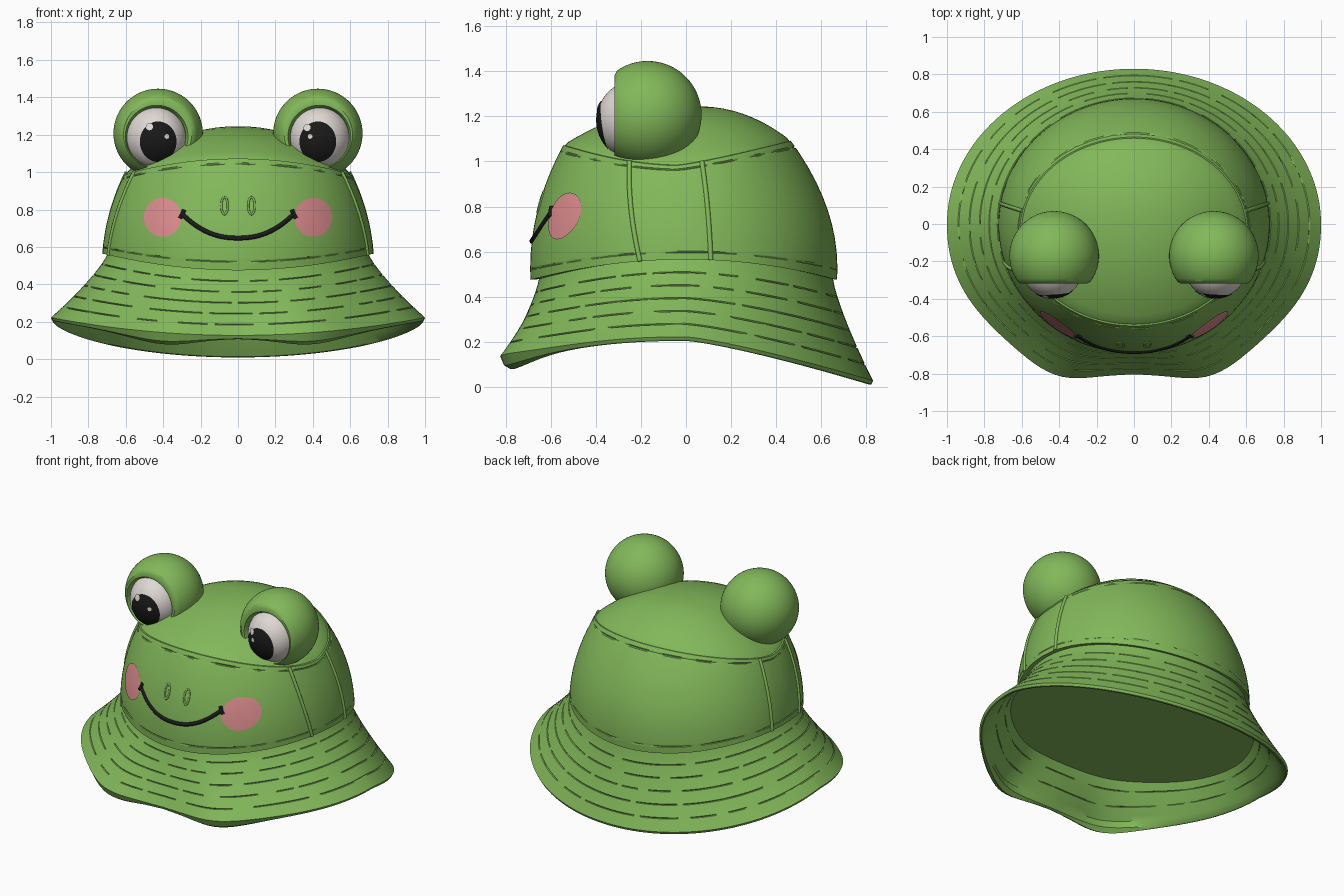
import bpy, bmesh, math, random
from mathutils import Vector
from mathutils.bvhtree import BVHTree

if "Cube" in bpy.data.objects:
    bpy.data.objects.remove(bpy.data.objects["Cube"])

random.seed(4)
N = 144
ANG = [2 * math.pi * i / N for i in range(N)]


def material(name, rgb):
    m = bpy.data.materials.new(name)
    m.diffuse_color = (*rgb, 1)
    m.use_nodes = True
    m.node_tree.nodes["Principled BSDF"].inputs["Base Color"].default_value = m.diffuse_color
    return m


GREEN = material("leaf green", (0.225, 0.48, 0.102))
PINK = material("blush pink", (0.74, 0.27, 0.28))
WHITE = material("warm white", (0.74, 0.69, 0.66))
BLACK = material("soft black", (0.010, 0.010, 0.010))


def finish(ob, mat, angle=32):
    ob.data.materials.append(mat)
    bpy.ops.object.select_all(action='DESELECT')
    ob.select_set(True)
    bpy.context.view_layer.objects.active = ob
    if ob.type == 'CURVE':
        bpy.ops.object.convert(target='MESH')
        ob = bpy.context.object
    bpy.ops.object.shade_smooth_by_angle(angle=math.radians(angle))
    return ob


def loft(name, rows, mat, start=None, end=None, angle=32):
    """Skin closed rings; start / end are optional centre points. Returns a BVH of the surface."""
    bm = bmesh.new()
    vs = [[bm.verts.new(p) for p in row] for row in rows]
    n = len(rows[0])
    for a, b in zip(vs, vs[1:]):
        for j in range(n):
            k = (j + 1) % n
            bm.faces.new((a[j], a[k], b[k], b[j]))
    for centre, ring in ((start, vs[0]), (end, vs[-1])):
        if centre is not None:
            c = bm.verts.new(centre)
            for j in range(n):
                bm.faces.new((ring[j], ring[(j + 1) % n], c))
    bmesh.ops.recalc_face_normals(bm, faces=bm.faces)
    bvh = BVHTree.FromBMesh(bm)
    me = bpy.data.meshes.new(name)
    bm.to_mesh(me)
    bm.free()
    ob = bpy.data.objects.new(name, me)
    bpy.context.collection.objects.link(ob)
    finish(ob, mat, angle)
    return bvh


def dashes():
    """Random stitch pattern around the hat: 1 where the cloth is pinched."""
    out = []
    while len(out) < N:
        out += [1] * random.randint(2, 8) + [0] * random.randint(1, 4)
    return out[:N]


def stitched_rows(point, ts, seams, w, depth):
    """Rings of point(angle, t), with dashed grooves at the seam heights."""
    rows = []
    for t in sorted(ts + [s + d for s in seams for d in (-2 * w, -w, 0, w, 2 * w)]):
        on = dashes() if t in seams else [0] * N
        rows.append([point(a, t) - Vector((math.cos(a), math.sin(a), 0.5)) * depth * k
                     for a, k in zip(ANG, on)])
    return rows


# Brim: flared, dipping at the back, with two soft rolled corners at the front
def base_z(s):
    return 0.565 - 0.09 * s * s


def corner(a):
    c, s = math.cos(a), math.sin(a)
    return math.exp(-((abs(c) - 0.42) / 0.24) ** 2) if s < 0 else 0


def brim_ends(a):
    c, s = math.cos(a), math.sin(a)
    top = Vector((0.69 * c, 0.65 * s, base_z(s) + 0.015))
    if s > 0:
        edge = Vector((c, 0.83 * s, 0.222 - 0.195 * s ** 1.25))
    else:
        edge = Vector((c, -0.8 * abs(s) ** .92 - 0.075 * corner(a), 0.222 - 0.095 * s * s))
    return top, edge


def brim_pt(a, t):
    top, edge = brim_ends(a)
    p = top.lerp(edge, t ** 1.28)
    p.z = top.z + (edge.z - top.z) * t
    return p


def rolled(a, inward, down):
    return brim_pt(a, 1) - Vector((math.cos(a) * inward, math.sin(a) * inward, down))


CAP_Z = 0.365


def lining_pt(a, u):
    top, edge = brim_ends(a)
    t0 = (top.z - 0.018 - CAP_Z) / (top.z - edge.z)
    t = t0 + (1 - t0) * u
    return brim_pt(a, t) - Vector((math.cos(a) * .026, math.sin(a) * .026, 0.018))


rows = stitched_rows(brim_pt, [0, .1, .28, .44, .6, .76, .92, 1], [.2, .36, .52, .68, .84], .008, .006)
rows.append([rolled(a, .008 + .012 * corner(a), .016 + .030 * corner(a)) for a in ANG])
rows.append([rolled(a, .014 + .036 * corner(a), .018 + .046 * corner(a)) for a in ANG])
rows.append([rolled(a, .026 + .044 * corner(a), .014 + .020 * corner(a)) for a in ANG])
rows += stitched_rows(lining_pt, [0, .15, .3, .45, .65, .75, .85], [.22, .55], .012, -.004)[::-1]
loft("brim", rows, GREEN, end=(0, 0, CAP_Z))


# Crown: base hem to the top panel seam
def crown_pt(a, t):
    c, s = math.cos(a), math.sin(a)
    base = Vector((0.725 * c, (0.67 if s > 0 else 0.69) * s, base_z(s)))
    rise = 0.11 * s ** 1.2 if s > 0 else 0.09 * abs(s) ** 1.8
    rim = Vector((0.61 * c, -0.04 + 0.505 * s, 0.982 + rise))
    bulge = 0.022 + (0.04 if s > 0 else 0.022) * s * s
    return base.lerp(rim, t) + Vector((c, s, 0)) * 4 * t * (1 - t) * bulge


APEX = Vector((0, 0.04, 1.245))


def dome_pt(a, u):
    rim = crown_pt(a, 1)
    p = APEX.lerp(rim, u)
    p.z = rim.z + (APEX.z - rim.z) * (1 - u ** 2.2)
    return p


rows = [[brim_pt(a, 0) - Vector((0, 0, .012)) for a in ANG]]
rows += stitched_rows(crown_pt, [0, .2, .3, .4, .5, .6, .7, .8, .9, 1], [.08, .955], .009, .005)
rows.append([dome_pt(a, .985) - Vector((0, 0, .006)) for a in ANG])
rows += [[dome_pt(a, u) for a in ANG] for u in (.96, .9, .8, .7, .6, .5, .4, .3, .2, .1)]
crown = loft("crown", rows, GREEN, end=APEX)


# Small helpers for details laid on a surface
def on_surface(bvh, x, z, lift):
    loc, nor, _, _ = bvh.ray_cast(Vector((x, -2, z)), Vector((0, 1, 0)))
    if nor.y > 0:
        nor = -nor
    return loc + nor * lift


def patch(name, bvh, x, z, rx, rz, mat, lift=.005):
    rows = [[on_surface(bvh, x + rx * f * math.cos(b), z + rz * f * math.sin(b), lift)
             for b in (2 * math.pi * i / 40 for i in range(40))]
            for f in (1, .8, .6, .4, .2)]
    loft(name, rows, mat, end=on_surface(bvh, x, z, lift), angle=60)


def tube(name, pts, r, mat, closed=False):
    cu = bpy.data.curves.new(name, 'CURVE')
    cu.dimensions = '3D'
    cu.bevel_depth = r
    cu.bevel_resolution = 2
    cu.use_fill_caps = True
    sp = cu.splines.new('POLY')
    sp.points.add(len(pts) - 1)
    for q, p in zip(sp.points, pts):
        q.co = (*p, 1)
    sp.use_cyclic_u = closed
    ob = bpy.data.objects.new(name, cu)
    bpy.context.collection.objects.link(ob)
    finish(ob, mat, 60)


# Smile
smile = [(x, 0.647 + 0.13 * (abs(x) / .3) ** 2.3) for x in (-.3 + .6 * i / 40 for i in range(41))]
tube("smile", [on_surface(crown, x, z, -.002) for x, z in smile], .013, BLACK)

for sx, side in ((-1, "left"), (1, "right")):
    # Smile corner, cheek and nostril
    tube(side + "_smile_corner", [on_surface(crown, sx * x, z, 0)
                                  for x, z in ((.310, .752), (.298, .772), (.287, .798))], .012, BLACK)
    patch(side + "_cheek", crown, sx * .40, .757, .10, .103, PINK)
    tube(side + "_nostril", [on_surface(crown, sx * .072 + .017 * math.cos(b), .82 + .046 * math.sin(b), 0)
                             for b in (2 * math.pi * i / 24 for i in range(24))], .006, GREEN, True)

    # Side panel seams
    for label, a0, a1 in (("front", -.30, -.43), ("back", .165, .22)):
        pts = []
        for i in range(17):
            t = i / 16
            p = crown_pt(a0 + (a1 - a0) * t, t)
            pts.append((sx * p.x, p.y, p.z))
        tube(f"{side}_{label}_seam", pts, .011, GREEN)

    # Eye hood: ball cut open at the front with a rolled lip
    R, M = 0.239, 64
    prof = [(R * math.sin(b), R * math.cos(b), 0) for b in (math.radians(6 + 119 * i / 26) for i in range(27))]
    prof += [(.182, -.147, .3), (.168, -.146, .8), (.159, -.125, 1), (.150, -.06, 1)]
    rows = [[Vector((sx * (.427 + .010 * k) + r * math.cos(b), -.17 + y, 1.207 - .022 * k + r * math.sin(b)))
             for b in (2 * math.pi * j / M for j in range(M))] for r, y, k in prof]
    loft(side + "_eye_hood", rows, GREEN, start=(sx * .427, -.17 + R, 1.207), end=(sx * .437, -.20, 1.187))

    # Eyeball, pupil and glints
    rows = [[Vector((sx * .437 + .163 * math.sin(a) * math.cos(b), -.24 - .155 * math.cos(a),
                     1.184 + .17 * math.sin(a) * math.sin(b)))
             for b in (2 * math.pi * j / 48 for j in range(48))]
            for a in (math.pi * i / 28 for i in range(1, 28))]
    ball = loft(side + "_eyeball", rows, WHITE, start=(sx * .437, -.395, 1.184),
                end=(sx * .437, -.085, 1.184), angle=60)
    patch(side + "_pupil", ball, sx * .427, 1.163, .096, .106, BLACK, .004)
    for i, (gx, gz, gr) in enumerate(((-.383, 1.19, .012), (-.472, 1.240, .018)) if sx < 0
                                     else ((.388, 1.190, .012), (.372, 1.236, .018))):
        patch(f"{side}_glint_{i + 1}", ball, gx, gz, gr, gr, WHITE, .008)
